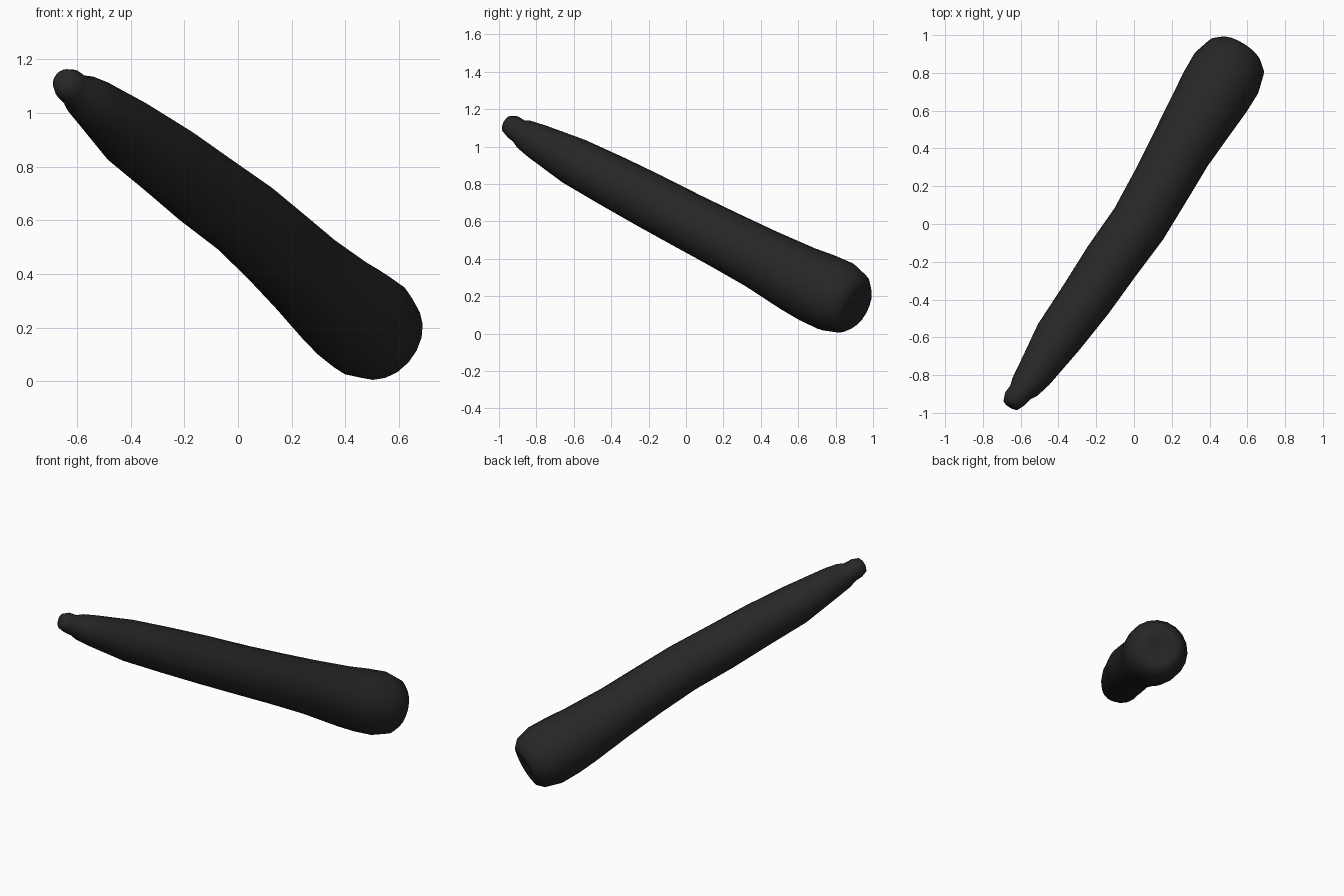
import bpy, bmesh, math
from mathutils import Vector

if "Cube" in bpy.data.objects:
    bpy.data.objects.remove(bpy.data.objects["Cube"], do_unlink=True)

# Dark skin
skin = bpy.data.materials.new("charcoal_skin")
skin.use_nodes = True
skin.diffuse_color = (0.02, 0.02, 0.02, 1)
skin.node_tree.nodes["Principled BSDF"].inputs["Base Color"].default_value = (0.02, 0.02, 0.02, 1)

# Centre line and radius (x, y, z, r), from stem tip to dimpled blossom end
STATIONS = [
    (-0.655, -0.962, 1.125, 0.025),
    (-0.65, -0.955, 1.12, 0.047),
    (-0.63, -0.925, 1.105, 0.062),
    (-0.60, -0.89, 1.08, 0.065),
    (-0.575, -0.86, 1.063, 0.082),
    (-0.53, -0.80, 1.03, 0.096),
    (-0.40, -0.60, 0.922, 0.129),
    (-0.255, -0.40, 0.818, 0.141),
    (-0.12, -0.20, 0.713, 0.149),
    (0.025, 0.0, 0.607, 0.153),
    (0.14, 0.20, 0.504, 0.159),
    (0.25, 0.40, 0.40, 0.168),
    (0.37, 0.60, 0.292, 0.187),
    (0.43, 0.70, 0.245, 0.197),
    (0.49, 0.80, 0.20, 0.199),
    (0.54, 0.878, 0.163, 0.172),
    (0.557, 0.908, 0.148, 0.135),
    (0.56, 0.915, 0.146, 0.10),
    (0.553, 0.903, 0.152, 0.05),
]
SIDES = 20

axis = Vector((0.5, 0.776, -0.39)).normalized()
side = axis.cross(Vector((0, 0, 1))).normalized()
up = side.cross(axis)

# Lofted body with closed ends
bm = bmesh.new()
rings = []
for x, y, z, r in STATIONS:
    ring = []
    for i in range(SIDES):
        a = math.tau * i / SIDES
        ring.append(bm.verts.new(Vector((x, y, z)) + (side * math.cos(a) + up * math.sin(a)) * r))
    rings.append(ring)
for a, b in zip(rings, rings[1:]):
    for i in range(SIDES):
        j = (i + 1) % SIDES
        bm.faces.new((a[i], a[j], b[j], b[i]))
bm.faces.new(rings[0])
bm.faces.new(rings[-1])
bmesh.ops.recalc_face_normals(bm, faces=bm.faces)
for f in bm.faces:
    f.smooth = True

mesh = bpy.data.meshes.new("vegetable_body")
bm.to_mesh(mesh)
bm.free()
mesh.materials.append(skin)
body = bpy.data.objects.new("vegetable_body", mesh)
bpy.context.collection.objects.link(body)
